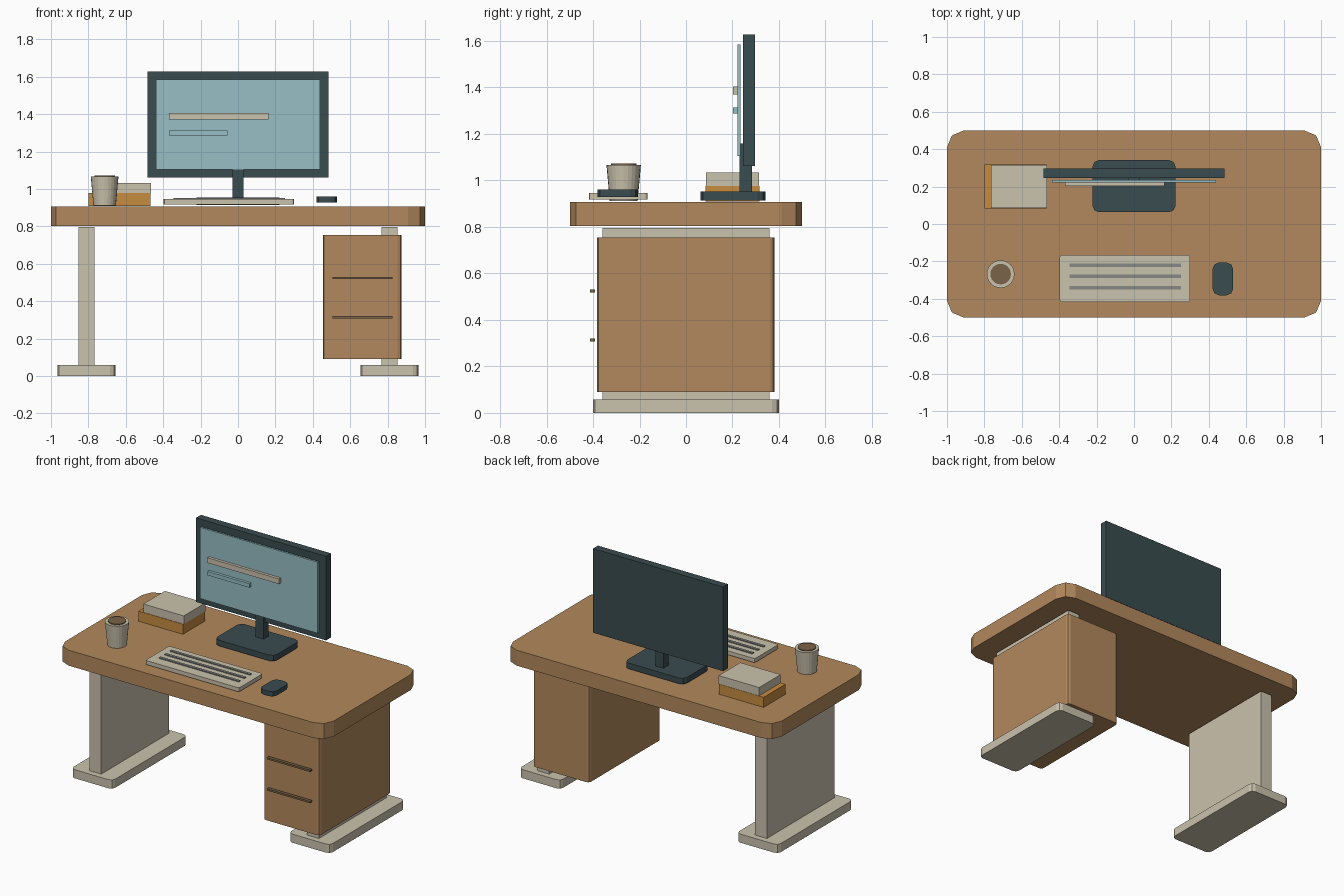
import bpy, bmesh, math

if "Cube" in bpy.data.objects:
    bpy.data.objects.remove(bpy.data.objects["Cube"])


def mat(name, hexcol):
    lin = []
    for i in (0, 2, 4):
        c = int(hexcol[i:i + 2], 16) / 255
        lin.append(c / 12.92 if c <= 0.04045 else ((c + 0.055) / 1.055) ** 2.4)
    m = bpy.data.materials.new(name)
    m.diffuse_color = (*lin, 1)
    m.use_nodes = True
    m.node_tree.nodes["Principled BSDF"].inputs["Base Color"].default_value = m.diffuse_color
    return m


WOOD = mat("wood", "b3895d")
CREAM = mat("cream", "cac2ad")
DARK = mat("dark slate", "3a4c50")
GLASS = mat("screen teal", "97bfc5")
ORANGE = mat("orange cover", "c78c40")
BROWN = mat("coffee brown", "7a6349")
GREY = mat("key grey", "868a85")


def finish(name, bm, material):
    me = bpy.data.meshes.new(name)
    bm.to_mesh(me)
    bm.free()
    me.materials.append(material)
    ob = bpy.data.objects.new(name, me)
    bpy.context.collection.objects.link(ob)
    return ob


def box(name, xr, yr, zr, material, radius=0, segs=2):
    """Box from ranges, with optional rounded vertical corners."""
    bm = bmesh.new()
    bmesh.ops.create_cube(bm, size=1)
    for v in bm.verts:
        v.co = [(r[0] + r[1]) / 2 + c * (r[1] - r[0]) for c, r in zip(v.co, (xr, yr, zr))]
    if radius:
        upright = [e for e in bm.edges
                   if abs(e.verts[0].co.z - e.verts[1].co.z) > 1e-4]
        bmesh.ops.bevel(bm, geom=upright, offset=radius, segments=segs,
                        profile=0.5, affect='EDGES')
    return finish(name, bm, material)


def cone(name, x, y, z0, z1, r0, r1, material, sides=24):
    bm = bmesh.new()
    bmesh.ops.create_cone(bm, cap_ends=True, segments=sides, radius1=r0,
                          radius2=r1, depth=z1 - z0)
    bmesh.ops.translate(bm, verts=bm.verts, vec=(x, y, (z0 + z1) / 2))
    return finish(name, bm, material)


# Desk
box("desktop", (-1, 1), (-0.5, 0.5), (0.803, 0.907), WOOD, 0.09)
for side, s in (("left", -1), ("right", 1)):
    x = 0.81 * s
    box(side + "_leg", (x - 0.044, x + 0.044), (-0.36, 0.36), (0.05, 0.796), CREAM)
    box(side + "_foot", (x - 0.155, x + 0.155), (-0.4, 0.4), (0, 0.058), CREAM, 0.03)

# Drawer cabinet and its handles
box("drawer_cabinet", (0.455, 0.874), (-0.383, 0.381), (0.09, 0.755), WOOD, 0.02)
for i, z in enumerate((0.314, 0.524)):
    box(f"drawer_handle_{i + 1}", (0.505, 0.825), (-0.413, -0.392),
        (z - 0.006, z + 0.006), BROWN)

# Monitor
box("monitor_base", (-0.222, 0.222), (0.063, 0.342), (0.914, 0.953), DARK, 0.035)
box("monitor_pole", (-0.029, 0.029), (0.23, 0.283), (0.94, 1.158), DARK)
box("monitor_frame", (-0.484, 0.484), (0.245, 0.297), (1.061, 1.627), DARK)
box("monitor_screen", (-0.438, 0.438), (0.222, 0.235), (1.105, 1.584), GLASS)
box("screen_bar_long", (-0.369, 0.163), (0.203, 0.223), (1.37, 1.405), CREAM)
box("screen_bar_short", (-0.369, -0.057), (0.203, 0.223), (1.287, 1.313), GLASS)

# Keyboard and mouse
box("keyboard", (-0.397, 0.3), (-0.418, -0.165), (0.918, 0.945), CREAM, 0.012)
for i, y in enumerate((-0.34, -0.28, -0.22)):
    box(f"key_row_{i + 1}", (-0.345, 0.25), (y - 0.009, y + 0.009), (0.94, 0.951), GREY)
box("mouse", (0.42, 0.53), (-0.381, -0.206), (0.928, 0.96), DARK, 0.035)

# Books
box("lower_book", (-0.8, -0.468), (0.083, 0.317), (0.909, 0.977), ORANGE)
box("upper_book", (-0.765, -0.464), (0.086, 0.315), (0.977, 1.033), CREAM)

# Cup of coffee
cone("cup", -0.713, -0.268, 0.911, 1.066, 0.06, 0.074, CREAM)
cone("coffee", -0.713, -0.268, 1.058, 1.072, 0.055, 0.055, BROWN)
